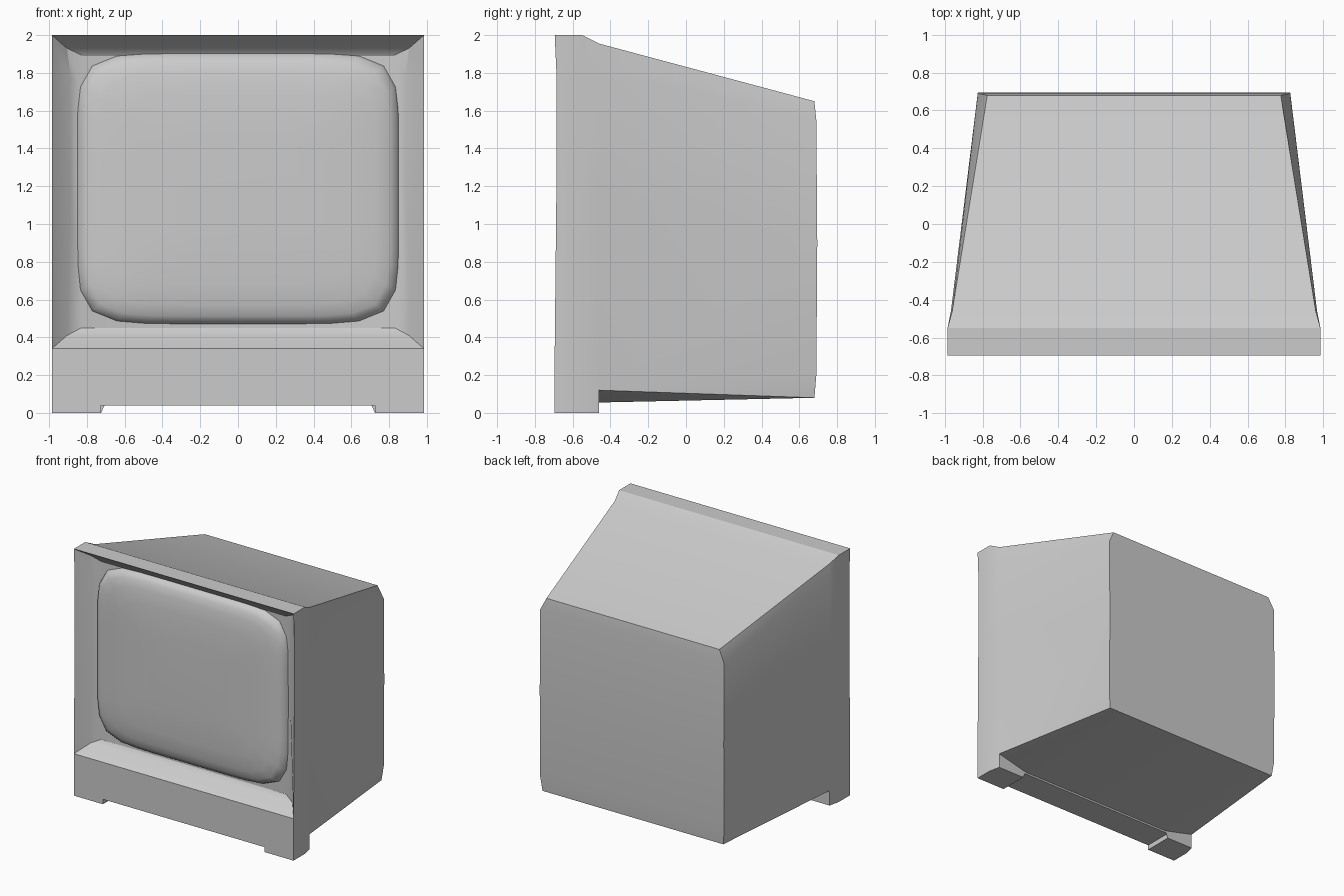
import bpy, bmesh, math

if "Cube" in bpy.data.objects:
    bpy.data.objects.remove(bpy.data.objects["Cube"])


def finish(bm, name, angle):
    bmesh.ops.remove_doubles(bm, verts=bm.verts, dist=0.0005)
    bmesh.ops.dissolve_degenerate(bm, edges=bm.edges, dist=0.0005)
    bmesh.ops.recalc_face_normals(bm, faces=bm.faces)
    mesh = bpy.data.meshes.new(name)
    bm.to_mesh(mesh)
    bm.free()
    obj = bpy.data.objects.new(name, mesh)
    bpy.context.collection.objects.link(obj)
    bpy.ops.object.select_all(action='DESELECT')
    obj.select_set(True)
    bpy.context.view_layer.objects.active = obj
    bpy.ops.object.shade_smooth_by_angle(angle=math.radians(angle))
    return obj


def mirrored_loop(bm, half):
    """Closed loop from the right half, listed bottom to top."""
    pts = list(half) + [(-x, y, z) for x, y, z in reversed(half)]
    return [bm.verts.new(p) for p in pts]


def bridge(bm, a, b):
    n = len(a)
    for i in range(n):
        j = (i + 1) % n
        bm.faces.new((a[i], a[j], b[j], b[i]))


# Housing: front frame with feet, tapering into the rear shell
bm = bmesh.new()
sections = [
    [(.725, -.695, .04), (.725, -.695, 0), (.985, -.695, 0), (.985, -.695, .34),
     (.985, -.686, 1.2), (.985, -.686, 1.8), (.985, -.695, 2)],
    [(.725, -.55, .04), (.725, -.55, 0), (.985, -.55, 0), (.985, -.55, .25),
     (.985, -.55, 1.2), (.985, -.55, 1.8), (.985, -.55, 2)],
    [(.725, -.46, .04), (.725, -.46, 0), (.965, -.46, 0), (.965, -.46, .12),
     (.967, -.46, 1.2), (.967, -.46, 1.83), (.96, -.46, 1.955)],
    [(.70, -.46, .055), (.70, -.46, .055), (.965, -.46, .12), (.965, -.46, .12),
     (.967, -.46, 1.2), (.967, -.46, 1.83), (.96, -.46, 1.955)],
    [(.72, .68, .08), (.72, .68, .08), (.81, .68, .08), (.825, .69, .2),
     (.825, .695, .9), (.825, .69, 1.55), (.775, .68, 1.65)],
]
loops = [mirrored_loop(bm, s) for s in sections]
for a, b in zip(loops, loops[1:]):
    bridge(bm, a, b)
# Back panel, in strips across the width
back = loops[-1]
for i in range(2, 6):
    bm.faces.new((back[i], back[i + 1], back[12 - i], back[13 - i]))
# Front fascia under the opening
front = loops[0]
bm.faces.new(front[:4] + front[10:])
# Sloped bezel and recessed floor around the screen
opening = front[3:11]
bezel = mirrored_loop(bm, [(.905, -.595, .41), (.885, -.595, 1.2),
                           (.888, -.595, 1.78), (.905, -.595, 1.93)])
floor = mirrored_loop(bm, [(.83, -.57, .45), (.85, -.57, 1.2),
                           (.845, -.57, 1.75), (.82, -.57, 1.89)])
bridge(bm, opening, bezel)
bridge(bm, bezel, floor)
bm.faces.new(floor)
finish(bm, "monitor_housing", 25)

# Screen: rounded bulging glass
bm = bmesh.new()
N, POWER = 48, 7
rings = []
for scale, y in [(1, -.565), (.985, -.60), (.94, -.622), (.86, -.638),
                 (.7, -.65), (.4, -.657)]:
    ring = []
    for i in range(N):
        c, s = math.cos(2 * math.pi * i / N), math.sin(2 * math.pi * i / N)
        r = scale / (abs(c) ** POWER + abs(s) ** POWER) ** (1 / POWER)
        ring.append(bm.verts.new((.853 * r * c, y, 1.188 + .718 * r * s)))
    rings.append(ring)
for a, b in zip(rings, rings[1:]):
    bridge(bm, a, b)
bm.faces.new(rings[-1])
finish(bm, "screen_glass", 60)
